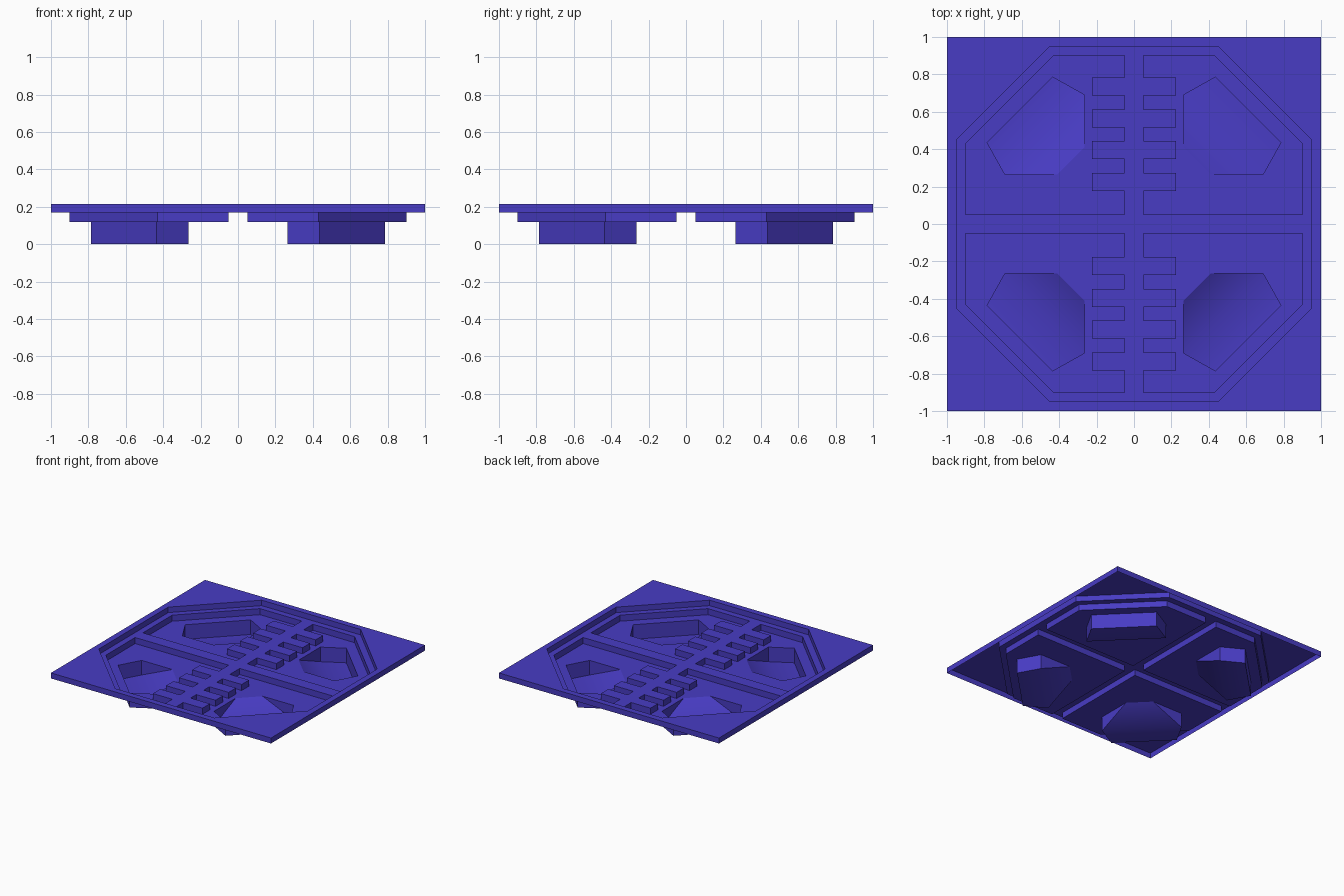
import bpy, bmesh, math

if "Cube" in bpy.data.objects:
    bpy.data.objects.remove(bpy.data.objects["Cube"])

RIM, DECK, TRAY = 0.215, 0.17, 0.12
mat = bpy.data.materials.new("panel_blue")
mat.diffuse_color = (0.065, 0.045, 0.55, 1)
mat.use_nodes = True
mat.node_tree.nodes["Principled BSDF"].inputs["Base Color"].default_value = mat.diffuse_color

SQUARE = [(-1, -1), (1, -1), (1, 1), (-1, 1)]
OCTAGON = [(.45, -.95), (.95, -.45), (.95, .45), (.45, .95),
           (-.45, .95), (-.95, .45), (-.95, -.45), (-.45, -.95)]
QUARTER = [(.05, .05), (.90, .05), (.90, .43), (.43, .90), (.05, .90)]
PIT = [(.41, .265), (.69, .265), (.785, .435), (.435, .785), (.265, .69), (.265, .41)]
SIGNS = [(1, 1), (-1, 1), (-1, -1), (1, -1)]


def mirrored(loop, s):
    """Mirror a loop into another quadrant, keeping it counter-clockwise."""
    pts = [(x * s[0], y * s[1]) for x, y in loop]
    return pts if s[0] * s[1] > 0 else pts[::-1]


def face(bm, pts, s=(1, 1)):
    pts = [(x * s[0], y * s[1], z) for x, y, z in pts]
    if s[0] * s[1] < 0:
        pts.reverse()
    bm.faces.new([bm.verts.new(p) for p in pts])


def wall(bm, loop, top, bottom, outward=False):
    for (ax, ay), (bx, by) in zip(loop, loop[1:] + loop[:1]):
        pts = [(ax, ay, top), (bx, by, top), (bx, by, bottom), (ax, ay, bottom)]
        face(bm, pts[::-1] if outward else pts)


def sheet(bm, outer, holes, z):
    """Flat upward face with holes."""
    edges = []
    for loop in [outer] + holes:
        vs = [bm.verts.new((x, y, z)) for x, y in loop]
        edges += [bm.edges.new((a, b)) for a, b in zip(vs, vs[1:] + vs[:1])]
    res = bmesh.ops.triangle_fill(bm, edges=edges, use_beauty=True, normal=(0, 0, 1))
    for f in res["geom"]:
        if isinstance(f, bmesh.types.BMFace):
            f.normal_update()
            if f.normal.z < 0:
                f.normal_flip()


def finish(bm, name, smooth=False):
    bmesh.ops.remove_doubles(bm, verts=bm.verts, dist=1e-5)
    me = bpy.data.meshes.new(name)
    bm.to_mesh(me)
    bm.free()
    ob = bpy.data.objects.new(name, me)
    bpy.context.collection.objects.link(ob)
    me.materials.append(mat)
    if smooth:
        bpy.ops.object.select_all(action='DESELECT')
        ob.select_set(True)
        bpy.context.view_layer.objects.active = ob
        bpy.ops.object.shade_smooth_by_angle(angle=math.radians(35))


# Square rim with thin skirt and octagonal opening
bm = bmesh.new()
sheet(bm, SQUARE, [OCTAGON], RIM)
wall(bm, SQUARE, RIM, DECK, outward=True)
wall(bm, OCTAGON, RIM, DECK)
finish(bm, "outer_rim")

# Recessed octagonal deck: border and crossing strips
bm = bmesh.new()
sheet(bm, OCTAGON, [mirrored(QUARTER, s) for s in SIGNS], DECK)
finish(bm, "cross_deck")

for n, s in enumerate(SIGNS, 1):
    # Sunken quarter tray
    bm = bmesh.new()
    q = mirrored(QUARTER, s)
    wall(bm, q, DECK, TRAY)
    sheet(bm, q, [mirrored(PIT, s)], TRAY)
    finish(bm, f"quarter_tray_{n}")

    # Pit with upright outer walls and a ramp from the inner corner
    bm = bmesh.new()
    t = [(x, y, TRAY) for x, y in PIT]
    b = [(x, y, 0) for x, y in PIT]
    face(bm, [t[0], t[1], b[1]], s)
    for i in (1, 2, 3):
        face(bm, [t[i], t[i + 1], b[i + 1], b[i]], s)
    face(bm, [t[4], t[5], b[4]], s)
    face(bm, [t[5], t[0], b[1], b[4]], s)
    face(bm, [b[1], b[2], b[3], b[4]], s)
    finish(bm, f"ramped_pit_{n}", smooth=True)

    # Row of flat teeth beside the centre strip
    bm = bmesh.new()
    for k in range(4):
        y0 = 0.177 + k * 0.17
        y1 = y0 + 0.096
        ring = [(.05, y0), (.225, y0), (.225, y1), (.05, y1)]
        face(bm, [(x, y, DECK) for x, y in ring], s)
        for (ax, ay), (bx, by) in zip(ring[:3], ring[1:]):
            face(bm, [(ax, ay, TRAY), (bx, by, TRAY), (bx, by, DECK), (ax, ay, DECK)], s)
    finish(bm, f"strip_teeth_{n}")
